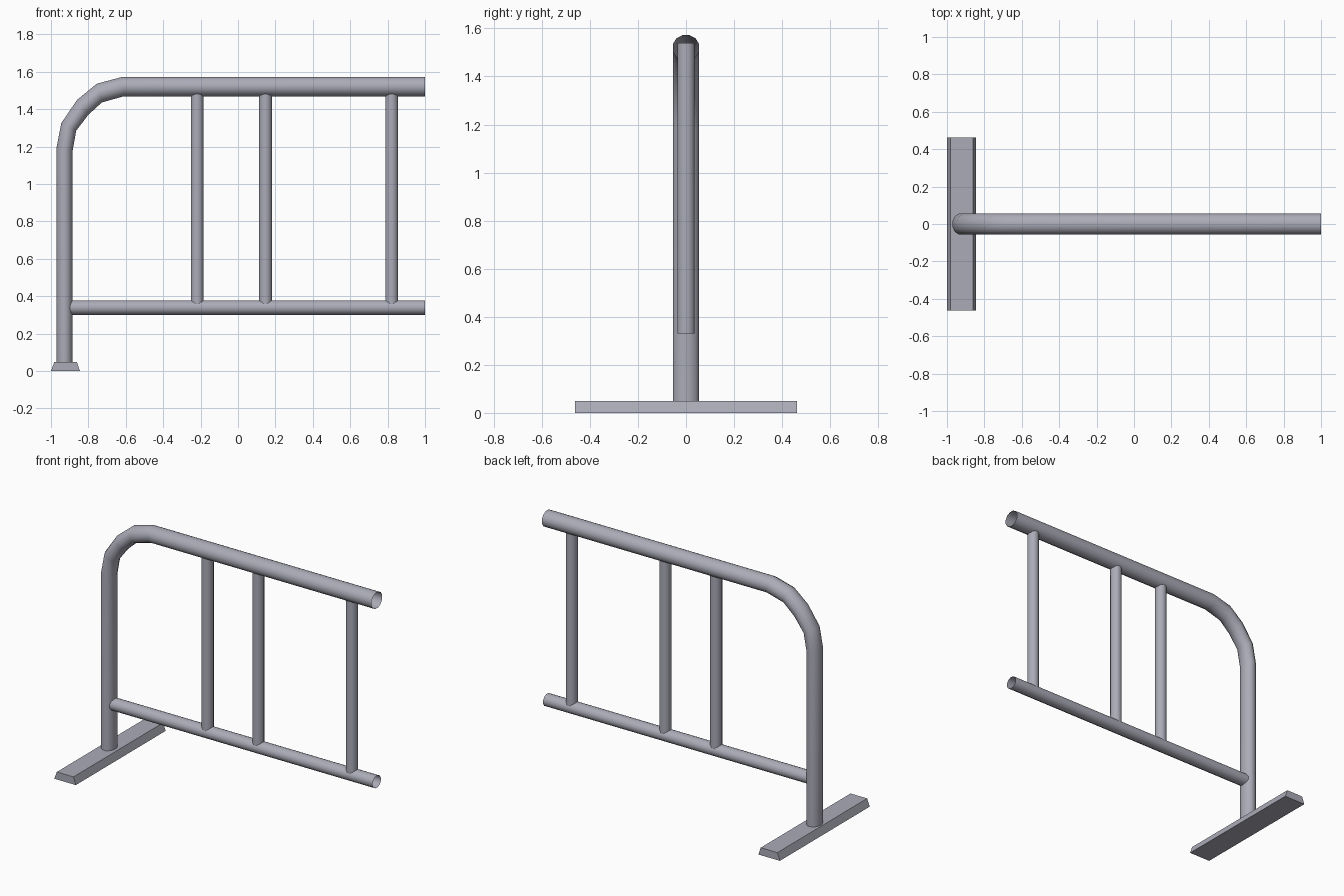
import bpy, bmesh, math
from mathutils import Vector

if "Cube" in bpy.data.objects:
    bpy.data.objects.remove(bpy.data.objects["Cube"])

SIDES = 12

# Dark bluish steel
steel = bpy.data.materials.new("steel")
steel.diffuse_color = (0.41, 0.41, 0.48, 1)
steel.use_nodes = True
steel.node_tree.nodes["Principled BSDF"].inputs["Base Color"].default_value = steel.diffuse_color


def make_object(name, bm):
    mesh = bpy.data.meshes.new(name)
    bm.to_mesh(mesh)
    bm.free()
    mesh.materials.append(steel)
    obj = bpy.data.objects.new(name, mesh)
    bpy.context.collection.objects.link(obj)
    return obj


def tube(name, sections, depth):
    """Open pipe through (outer xz, inner xz) cross-sections, with y radius depth."""
    bm = bmesh.new()
    rings = []
    for (ox, oz), (ix, iz) in sections:
        outer, inner = Vector((ox, 0, oz)), Vector((ix, 0, iz))
        mid, half = (outer + inner) / 2, (outer - inner) / 2
        ring = []
        for k in range(SIDES):
            a = 2 * math.pi * (k + 0.5) / SIDES
            s = 1 / math.cos(math.pi / SIDES)
            ring.append(bm.verts.new(mid + half * math.cos(a) * s
                                     + Vector((0, depth * math.sin(a) * s, 0))))
        rings.append(ring)
    for r0, r1 in zip(rings, rings[1:]):
        for k in range(SIDES):
            n = (k + 1) % SIDES
            f = bm.faces.new((r0[k], r1[k], r1[n], r0[n]))
            f.smooth = True
    return make_object(name, bm)


# Bent main pipe: post, corner bend and top rail
tube("main_frame_pipe", [
    ((-0.971, 0.04), (-0.884, 0.04)),
    ((-0.971, 1.19), (-0.884, 1.18)),
    ((-0.945, 1.325), (-0.865, 1.285)),
    ((-0.86, 1.45), (-0.80, 1.37)),
    ((-0.755, 1.536), (-0.728, 1.436)),
    ((-0.62, 1.572), (-0.61, 1.469)),
    ((1.0, 1.572), (1.0, 1.469)),
], 0.055)

# Lower rail
tube("lower_rail", [((-0.925, 0.378), (-0.925, 0.300)),
                    ((1.0, 0.378), (1.0, 0.300))], 0.042)

# Upright bars
for i, x in enumerate((-0.218, 0.147, 0.822)):
    tube(f"upright_bar_{i + 1}", [((x - 0.034, 0.33), (x + 0.034, 0.33)),
                                  ((x - 0.034, 1.54), (x + 0.034, 1.54))], 0.036)

# Foot: trapezoid profile extruded across
bm = bmesh.new()
profile = [(-1.0, 0), (-0.845, 0), (-0.862, 0.049), (-0.982, 0.049)]
face = bm.faces.new([bm.verts.new((x, -0.462, z)) for x, z in profile])
ext = bmesh.ops.extrude_face_region(bm, geom=[face], use_keep_orig=True)
new_verts = [g for g in ext["geom"] if isinstance(g, bmesh.types.BMVert)]
bmesh.ops.translate(bm, verts=new_verts, vec=(0, 0.924, 0))
bmesh.ops.recalc_face_normals(bm, faces=bm.faces)
make_object("foot", bm)
